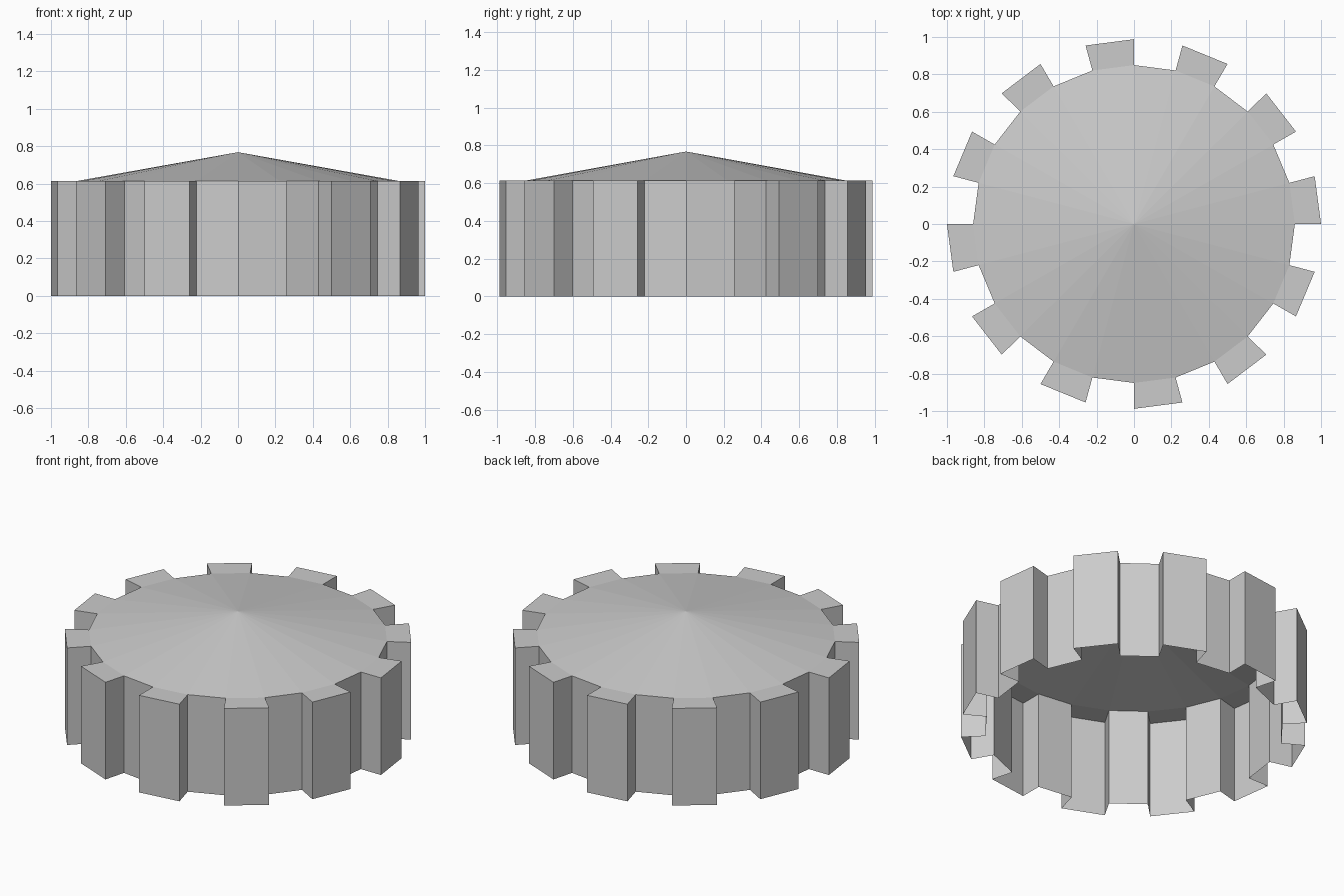
import bpy, bmesh
from math import cos, sin, radians

if "Cube" in bpy.data.objects:
    bpy.data.objects.remove(bpy.data.objects["Cube"])

TEETH = 12
STEPS = TEETH * 2          # tooth, gap, tooth, gap...
R_OUT, R_IN = 1.0, 0.86
Y_SCALE = 0.988            # outline is very slightly oval
H, APEX = 0.614, 0.768


def point(r, i, z):
    a = radians(360 / STEPS * i)
    return (r * cos(a), r * sin(a) * Y_SCALE, z)


def make_object(name, polygons):
    bm = bmesh.new()
    for poly in polygons:
        bm.faces.new([bm.verts.new(p) for p in poly])
    bmesh.ops.remove_doubles(bm, verts=bm.verts, dist=1e-4)
    mesh = bpy.data.meshes.new(name)
    bm.to_mesh(mesh)
    bm.free()
    obj = bpy.data.objects.new(name, mesh)
    bpy.context.collection.objects.link(obj)
    return obj


# Toothed side wall: thin open shell following the gear outline
outline = []
for i in range(0, STEPS, 2):
    outline += [(R_IN, i), (R_OUT, i), (R_OUT, i + 1), (R_IN, i + 1)]
wall = []
for (r0, i0), (r1, i1) in zip(outline, outline[1:] + outline[:1]):
    wall.append([point(r0, i0, 0), point(r1, i1, 0),
                 point(r1, i1, H), point(r0, i0, H)])
make_object("toothed_wall", wall)

# Flat caps on top of the teeth
make_object("tooth_caps", [
    [point(R_IN, i, H), point(R_OUT, i, H),
     point(R_OUT, i + 1, H), point(R_IN, i + 1, H)]
    for i in range(0, STEPS, 2)])

# Shallow conical lid
make_object("cone_lid", [
    [point(R_IN, i, H), point(R_IN, i + 1, H), (0, 0, APEX)]
    for i in range(STEPS)])
